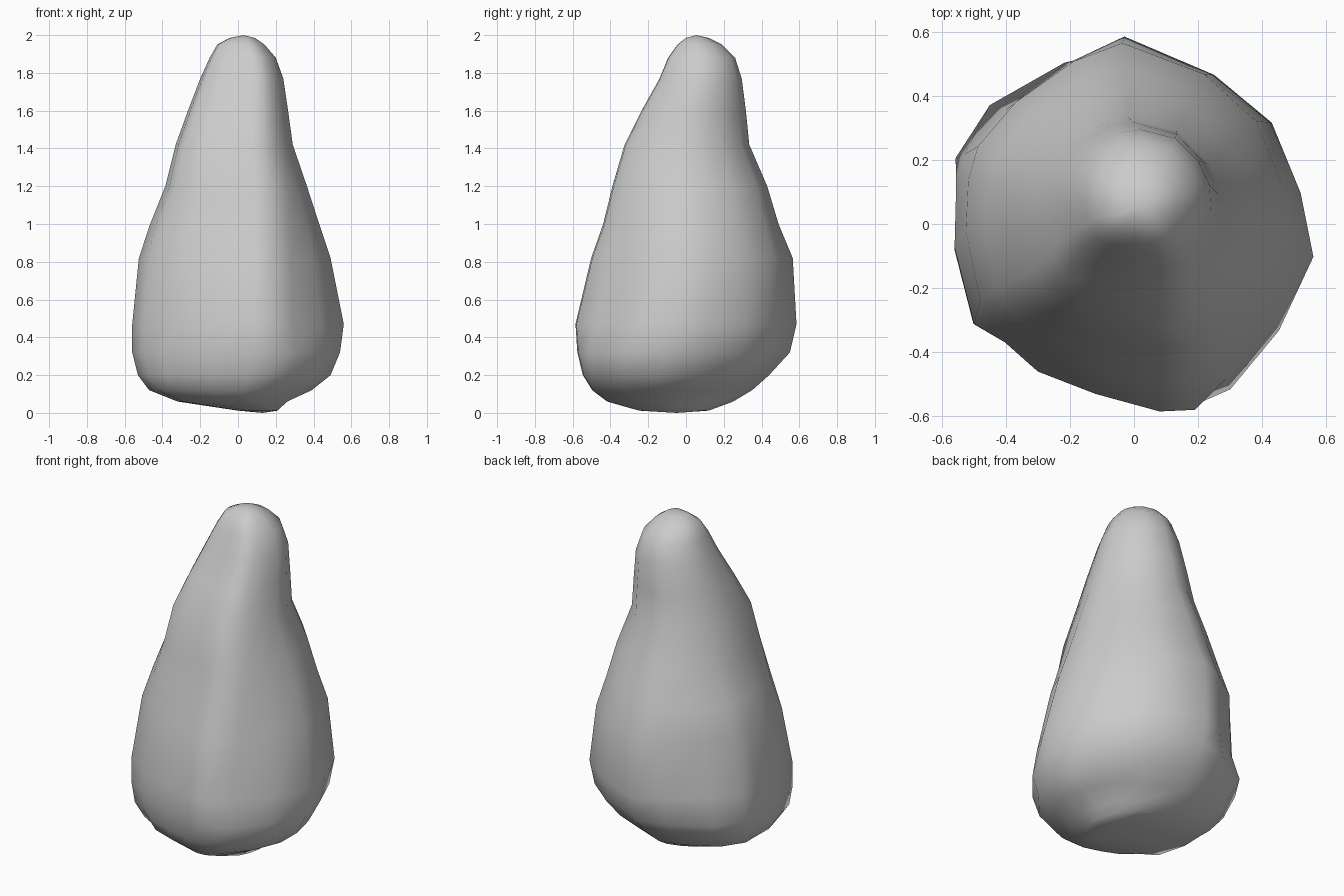
import bpy, bmesh

# Angular cross-section of the wide body (counter-clockwise order kept in both)
LOW = [(-.03, .59), (-.20, .51), (-.40, .36), (-.53, .22), (-.555, .12), (-.56, -.07),
       (-.50, -.31), (-.40, -.37), (-.30, -.46), (-.12, -.53), (.08, -.585), (.19, -.58),
       (.29, -.48), (.44, -.31), (.56, -.10), (.52, .10), (.43, .32), (.25, .47)]
# Cross-section of the narrow top, in unit coordinates
HIGH = [(0, 1), (-.3, .95), (-.65, .75), (-.88, .45), (-.97, .2), (-1, -.05),
        (-.95, -.45), (-.84, -.69), (-.52, -.86), (-.1, -.95), (.3, -1), (.5, -.98),
        (.73, -.8), (.88, -.5), (1, -.15), (.98, .2), (.82, .55), (.5, .87)]
# Corners that stay fuller near the base: point index -> scale
FULLER = {1: 1.06, 2: 1.12, 3: 1.05, 12: 1.09, 13: 1.07}
# Levels: z, left, right, front, back
LEVELS = [(.012, .0, .21, -.25, .12), (.06, -.32, .26, -.42, .25),
          (.12, -.47, .39, -.50, .35), (.20, -.53, .49, -.55, .44),
          (.32, -.56, .54, -.58, .55), (.47, -.56, .56, -.59, .585),
          (.82, -.525, .49, -.505, .565), (1.0, -.465, .43, -.44, .49),
          (1.2, -.385, .365, -.39, .43), (1.42, -.33, .29, -.325, .335),
          (1.60, -.265, .265, -.235, .317), (1.77, -.20, .24, -.14, .295),
          (1.88, -.15, .20, -.095, .26), (1.95, -.11, .14, -.045, .19),
          (1.985, -.045, .09, .0, .12)]


def ring(bm, z, xl, xr, yf, yb):
    """One cross-section fitted to its left/right/front/back extents."""
    t = min(1, max(0, (z - .6) / .7))
    verts = []
    for i, ((a, b), (u, v)) in enumerate(zip(LOW, HIGH)):
        s = FULLER.get(i, 1) if z < .4 else 1
        u = (1 - t) * s * a / .56 + t * u
        v = (1 - t) * s * b / .59 + t * v
        u, v = max(-1, min(1, u)), max(-1, min(1, v))
        verts.append(bm.verts.new(((xl + xr) / 2 + u * (xr - xl) / 2,
                                   (yf + yb) / 2 + v * (yb - yf) / 2, z)))
    return verts


# Boulder: lofted cross-sections closed by a tip and a base point
bm = bmesh.new()
rings = [ring(bm, *level) for level in LEVELS]
base = bm.verts.new((.13, -.05, 0))
tip = bm.verts.new((.03, .055, 2))
n = len(LOW)
for i in range(n):
    j = (i + 1) % n
    for lo, hi in zip(rings, rings[1:]):
        bm.faces.new((lo[i], lo[j], hi[j], hi[i]))
    bm.faces.new((base, rings[0][j], rings[0][i]))
    bm.faces.new((tip, rings[-1][i], rings[-1][j]))
bmesh.ops.recalc_face_normals(bm, faces=bm.faces)
for f in bm.faces:
    f.smooth = True
mesh = bpy.data.meshes.new("boulder")
bm.to_mesh(mesh)
bm.free()
boulder = bpy.data.objects.new("boulder", mesh)
bpy.context.collection.objects.link(boulder)
